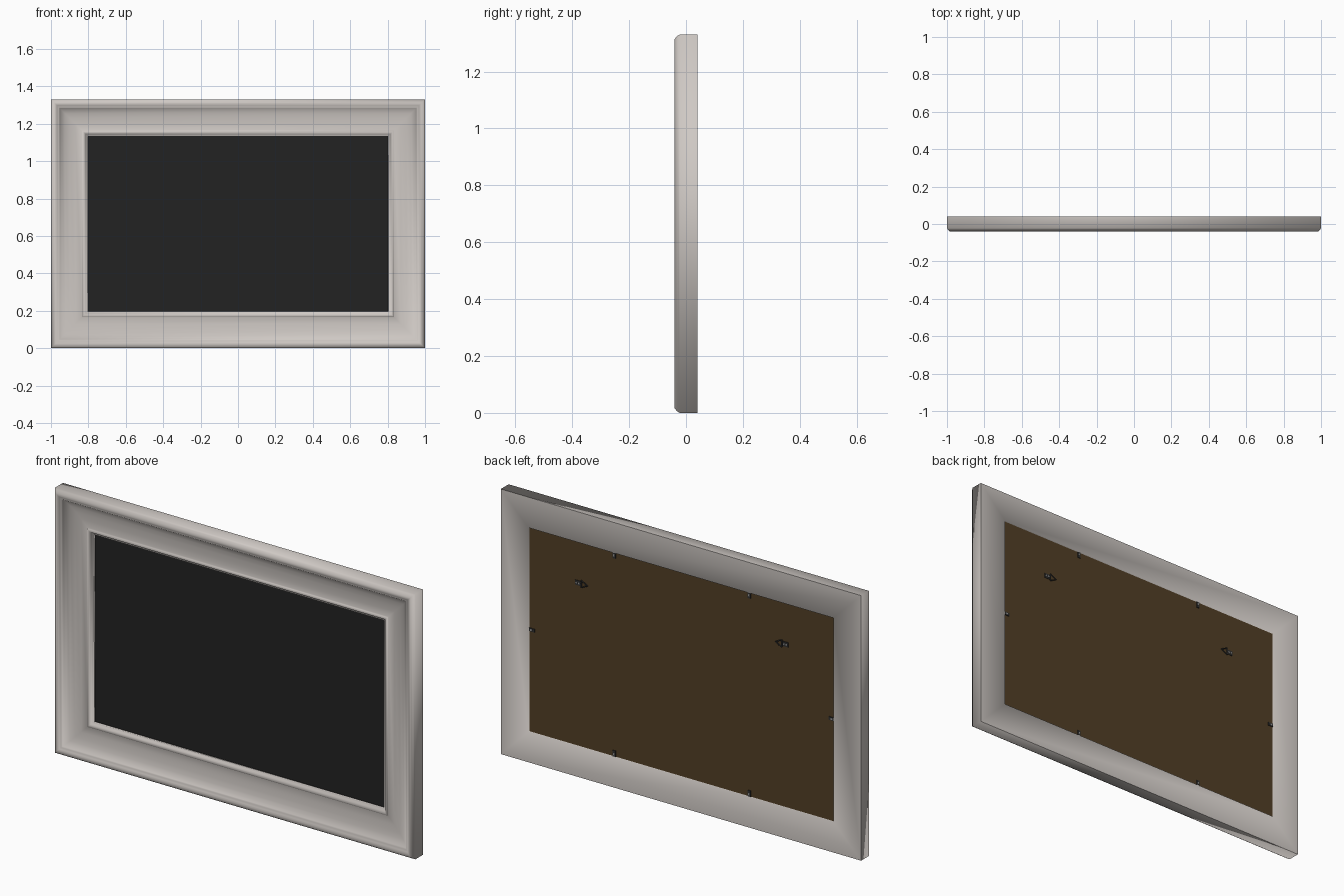
import bpy, bmesh, math
from mathutils import Matrix, Vector

cube = bpy.data.objects.get("Cube")
if cube:
    bpy.data.objects.remove(cube, do_unlink=True)

HALF_W, HALF_H = 1.0, 0.665
MID = HALF_H
BOARD_BACK = 0.032


def material(name, rgb):
    m = bpy.data.materials.new(name)
    m.use_nodes = True
    m.diffuse_color = (*rgb, 1)
    bsdf = m.node_tree.nodes["Principled BSDF"]
    bsdf.inputs["Base Color"].default_value = (*rgb, 1)
    bsdf.inputs["Roughness"].default_value = 0.6
    return m


silver = material("warm silver", (0.62, 0.58, 0.55))
black = material("picture black", (0.016, 0.016, 0.016))
brown = material("backing brown", (0.085, 0.05, 0.019))
iron = material("dark iron", (0.03, 0.03, 0.03))
steel = material("screw steel", (0.3, 0.3, 0.3))


def finish(bm, name, mat, angle=None):
    bmesh.ops.recalc_face_normals(bm, faces=bm.faces)
    mesh = bpy.data.meshes.new(name)
    bm.to_mesh(mesh)
    bm.free()
    mesh.materials.append(mat)
    ob = bpy.data.objects.new(name, mesh)
    bpy.context.collection.objects.link(ob)
    if angle:
        bpy.ops.object.select_all(action='DESELECT')
        ob.select_set(True)
        bpy.context.view_layer.objects.active = ob
        bpy.ops.object.shade_smooth_by_angle(angle=angle)
    return ob


def add_box(bm, lo, hi):
    lo, hi = Vector(lo), Vector(hi)
    size = hi - lo
    bmesh.ops.create_cube(bm, size=1, matrix=Matrix.Translation((lo + hi) / 2)
                          @ Matrix.Diagonal((*size, 1)))


def add_rod(bm, a, b, radius, sides=8):
    a, b = Vector(a), Vector(b)
    turn = (b - a).to_track_quat('Z', 'Y').to_matrix().to_4x4()
    bmesh.ops.create_cone(bm, cap_ends=True, segments=sides, radius1=radius,
                          radius2=radius, depth=(b - a).length,
                          matrix=Matrix.Translation((a + b) / 2) @ turn)


# Moulding section: (inset from the outer edge, y)
section = [
    (0, 0.04), (0, -0.022), (0.006, -0.032), (0.016, -0.04),    # outer side
    (0.026, -0.04), (0.032, -0.035), (0.042, -0.034),           # rim bead
    (0.047, -0.028), (0.058, -0.018), (0.075, -0.01),           # cove
    (0.1, -0.004), (0.13, -0.001), (0.165, 0),
    (0.168, -0.005), (0.175, -0.007), (0.182, -0.004),          # inner bead
    (0.186, 0.003), (0.194, 0.005), (0.197, 0.012),             # sight edge
    (0.153, 0.012), (0.153, 0.04),                              # rabbet
]

# Mitred frame: one four-cornered ring for each section point
bm = bmesh.new()
rings = []
for inset, y in section:
    w, h = HALF_W - inset, HALF_H - inset
    rings.append([bm.verts.new((sx * w, y, MID + sz * h))
                  for sx, sz in ((-1, -1), (1, -1), (1, 1), (-1, 1))])
for i, ring in enumerate(rings):
    nxt = rings[(i + 1) % len(rings)]
    for k in range(4):
        n = (k + 1) % 4
        face = bm.faces.new((ring[k], ring[n], nxt[n], nxt[k]))
        face.smooth = True
# Crisp outer back edge
for k in range(4):
    bm.edges.get((rings[0][k], rings[0][(k + 1) % 4])).smooth = False
finish(bm, "frame_moulding", silver)

# Picture panel and backing board held in the rabbet
bw, bh = HALF_W - 0.153, HALF_H - 0.153
for name, mat, front, back in (("picture_panel", black, 0.0115, 0.018),
                               ("backing_board", brown, 0.018, BOARD_BACK)):
    bm = bmesh.new()
    add_box(bm, (-bw, front, MID - bh), (bw, back, MID + bh))
    finish(bm, name, mat)

# Retaining clips around the board: (x, z, inward direction)
clips = [(sx * 0.375, MID + sz * bh, (0, -sz)) for sx in (-1, 1) for sz in (-1, 1)]
clips += [(sx * bw, MID, (-sx, 0)) for sx in (-1, 1)]
tabs, screws = bmesh.new(), bmesh.new()
for x, z, (dx, dz) in clips:
    tip = Vector((x + dx * 0.03, BOARD_BACK, z + dz * 0.03))
    side = Vector((dz, 0, dx)) * 0.008
    corners = [Vector((x, BOARD_BACK, z)) + side, tip + side, tip - side,
               Vector((x, BOARD_BACK, z)) - side]
    lo = [min(c[i] for c in corners) for i in range(3)]
    hi = [max(c[i] for c in corners) for i in range(3)]
    add_box(tabs, lo, (hi[0], BOARD_BACK + 0.004, hi[2]))
    head = Vector((x + dx * 0.013, BOARD_BACK, z + dz * 0.013))
    add_rod(screws, head, head + Vector((0, 0.0065, 0)), 0.006, 12)
finish(tabs, "retaining_clips", iron)

# Hanging brackets: plate, two screws and a triangular ring pointing inward
plates, hoops = bmesh.new(), bmesh.new()
hang_z = 0.97
for s in (-1, 1):
    xs = sorted((s * 0.56, s * 0.592))
    add_box(plates, (xs[0], BOARD_BACK, hang_z - 0.012),
            (xs[1], BOARD_BACK + 0.003, hang_z + 0.012))
    for x in (0.569, 0.583):
        add_rod(screws, (s * x, BOARD_BACK, hang_z),
                (s * x, BOARD_BACK + 0.005, hang_z), 0.0045, 12)
    y = BOARD_BACK + 0.004
    tri = [(s * 0.557, y, hang_z + 0.018), (s * 0.557, y, hang_z - 0.018),
           (s * 0.522, y, hang_z)]
    for k in range(3):
        add_rod(hoops, tri[k], tri[(k + 1) % 3], 0.003)
finish(plates, "hanger_plates", iron)
finish(hoops, "hanger_rings", iron, math.radians(50))
finish(screws, "screw_heads", steel, math.radians(40))
